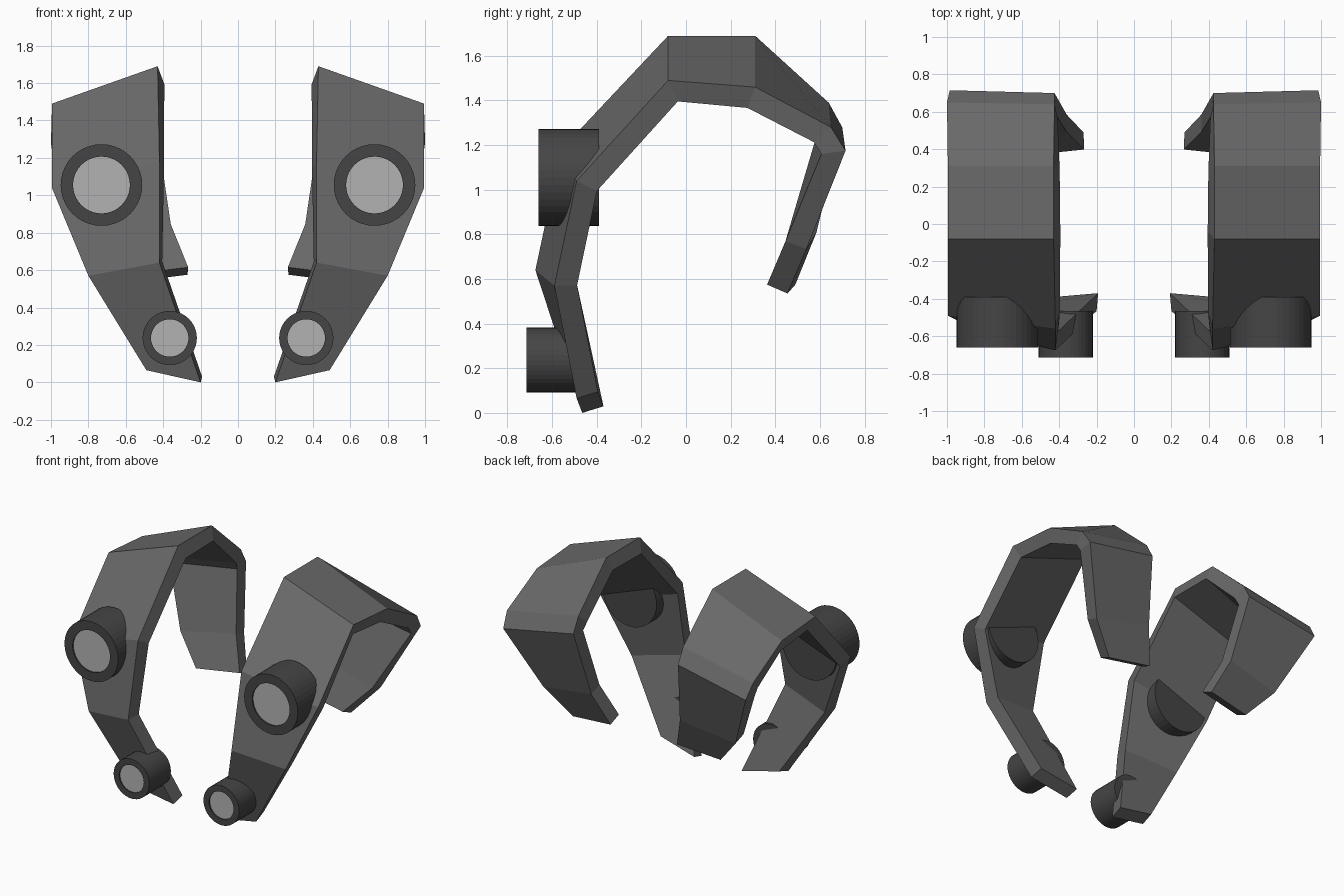
import bpy, bmesh
from mathutils import Matrix

if "Cube" in bpy.data.objects:
    bpy.data.objects.remove(bpy.data.objects["Cube"])


def grey(name, v):
    m = bpy.data.materials.new(name)
    m.diffuse_color = (v, v, v, 1)
    m.use_nodes = True
    m.node_tree.nodes["Principled BSDF"].inputs["Base Color"].default_value = m.diffuse_color
    return m


DARK, RIM, LIGHT = grey("dark_grey", 0.14), grey("rim_grey", 0.06), grey("lens_grey", 0.45)


def make(name, bm, mat):
    me = bpy.data.meshes.new(name)
    bm.to_mesh(me)
    bm.free()
    me.materials.append(mat)
    ob = bpy.data.objects.new(name, me)
    bpy.context.collection.objects.link(ob)
    return ob


def mirror_x(ob):
    mod = ob.modifiers.new("mirror", 'MIRROR')
    mod.use_axis = (True, False, False)
    mod.use_mirror_merge = False


def cylinder(x, z, r, front, back):
    """Cylinder along y, returned with its front cap."""
    bm = bmesh.new()
    mat = Matrix.Translation((x, (front + back) / 2, z)) @ Matrix.Rotation(1.5707963, 4, 'X')
    bmesh.ops.create_cone(bm, cap_ends=True, segments=40, radius1=r, radius2=r,
                          depth=abs(back - front), matrix=mat)
    bm.normal_update()
    return bm, min(bm.faces, key=lambda f: f.calc_center_median().y)


# curved strap: pairs of (inner edge, outer edge) from the front foot over to the back tip
stations = [
    ((0.20, -0.465, 0.00), (0.49, -0.49, 0.065)),
    ((0.42, -0.675, 0.64), (0.80, -0.59, 0.57)),
    ((0.42, -0.56, 1.18), (0.995, -0.49, 1.04)),
    ((0.43, -0.08, 1.69), (0.995, -0.08, 1.49)),
    ((0.43, 0.31, 1.69), (0.995, 0.31, 1.46)),
    ((0.425, 0.64, 1.39), (1.00, 0.65, 1.28)),
    ((0.425, 0.70, 1.28), (0.985, 0.715, 1.175)),
    ((0.36, 0.585, 0.81), (0.78, 0.54, 0.735)),
    ((0.27, 0.49, 0.575), (0.60, 0.455, 0.535)),
]
bm = bmesh.new()
rows = [[bm.verts.new(p) for p in pair] for pair in stations]
for (i0, o0), (i1, o1) in zip(rows, rows[1:]):
    bm.faces.new((i0, o0, o1, i1))
bm.normal_update()
strap = make("shoulder_strap", bm, DARK)
sol = strap.modifiers.new("thickness", 'SOLIDIFY')
sol.thickness = 0.1
sol.offset = -1
sol.use_even_offset = True
mirror_x(strap)

# lamp housings with a recessed lens
for name, x, z, r, lens_r, front, back in (
        ("upper_lamp", 0.73, 1.055, 0.218, 0.152, -0.66, -0.39),
        ("lower_lamp", 0.365, 0.237, 0.145, 0.10, -0.715, -0.465)):
    bm, cap = cylinder(x, z, r, front, back)
    bmesh.ops.inset_region(bm, faces=[cap], thickness=r - lens_r)
    floor = bmesh.ops.extrude_discrete_faces(bm, faces=[cap])["faces"][0]
    bmesh.ops.translate(bm, vec=(0, 0.03, 0), verts=floor.verts)
    mirror_x(make(name + "_housing", bm, RIM))
    bm, cap = cylinder(x, z, lens_r, front + 0.01, front + 0.035)
    mirror_x(make(name + "_lens", bm, LIGHT))
